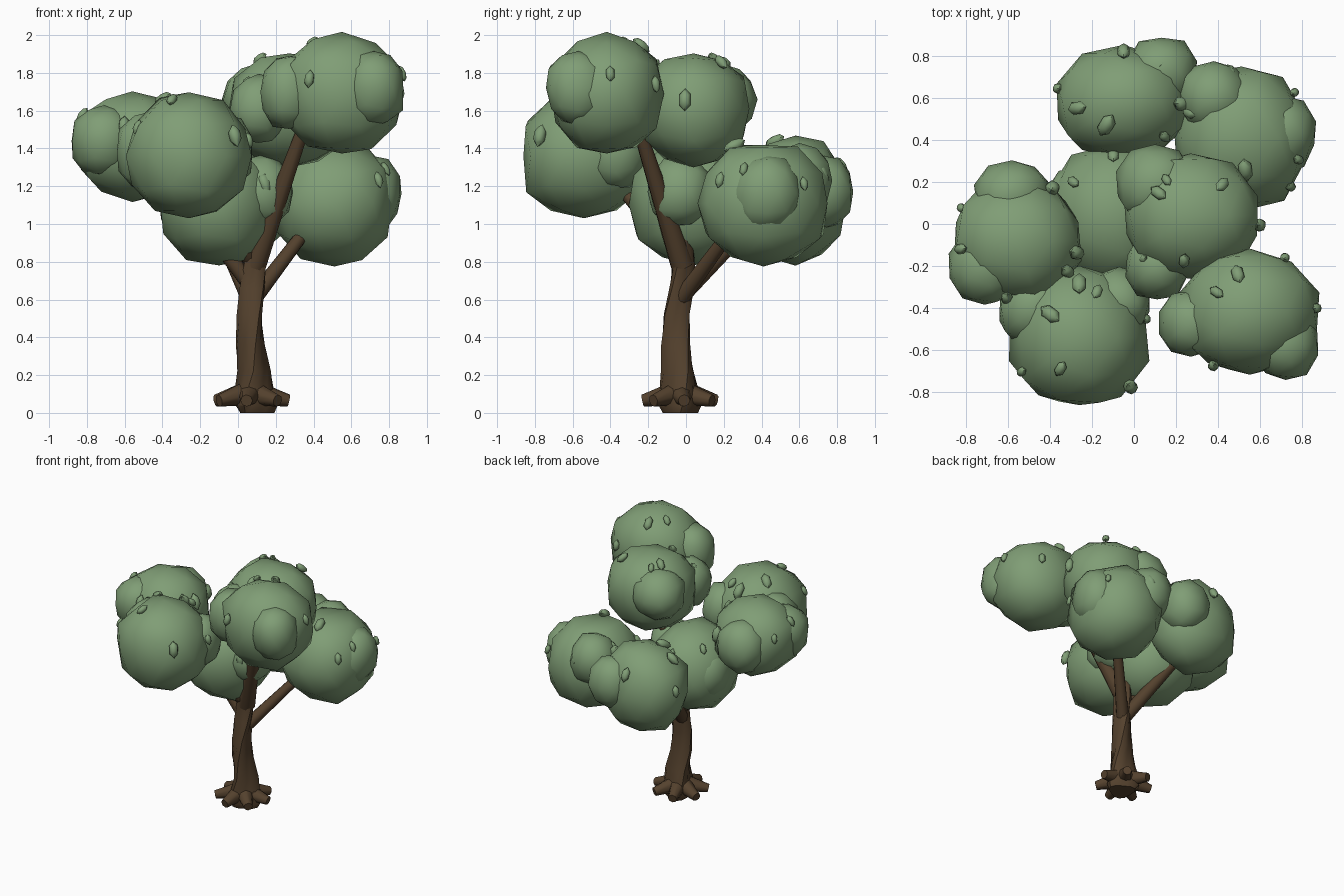
import bpy, bmesh, math, random
from mathutils import Vector, Matrix, noise

random.seed(11)
cube = bpy.data.objects.get("Cube")
if cube:
    bpy.data.objects.remove(cube, do_unlink=True)


def material(name, rgb):
    m = bpy.data.materials.new(name)
    m.use_nodes = True
    m.diffuse_color = (*rgb, 1)
    m.node_tree.nodes["Principled BSDF"].inputs["Base Color"].default_value = (*rgb, 1)
    return m


leaf_green = material("leaf_green", (0.215, 0.34, 0.18))
bark_brown = material("bark_brown", (0.09, 0.054, 0.027))


def finish(bm, name, mat, angle):
    bmesh.ops.recalc_face_normals(bm, faces=bm.faces)
    mesh = bpy.data.meshes.new(name)
    bm.to_mesh(mesh)
    bm.free()
    mesh.materials.append(mat)
    ob = bpy.data.objects.new(name, mesh)
    bpy.context.collection.objects.link(ob)
    bpy.ops.object.select_all(action='DESELECT')
    ob.select_set(True)
    bpy.context.view_layer.objects.active = ob
    bpy.ops.object.shade_smooth_by_angle(angle=math.radians(angle))


def plump(d, power=2.3):
    """Push a direction out to a slightly boxy unit ball."""
    return d / sum(abs(c) ** power for c in d) ** (1 / power)


def blob(bm, centre, radii):
    """Slightly lumpy low-poly ball."""
    centre, radii = Vector(centre), Vector(radii)
    made = bmesh.ops.create_icosphere(bm, subdivisions=2, radius=1)
    for v in made["verts"]:
        n = noise.noise(v.co * 1.6 + centre * 7)
        v.co = centre + plump(v.co) * radii * (1.01 + 0.1 * n)


def leaf(bm, centre, radii, a):
    """Faceted bud half sunk into the crown, long axis upward."""
    z = random.uniform(0.1, 0.9)
    s = math.sqrt(1 - z * z)
    n = Vector((s * math.cos(a), s * math.sin(a), z))
    size = random.uniform(0.028, 0.048)
    rot = n.to_track_quat('Z', 'Y').to_matrix().to_4x4()
    place = Matrix.Translation(Vector(centre) + plump(n) * Vector(radii)) @ rot
    shape = Matrix.Diagonal((size * 0.8, size * 1.4, size * 0.7, 1))
    bmesh.ops.create_uvsphere(bm, u_segments=6, v_segments=4, radius=1, matrix=place @ shape)


def limb(bm, a, b, r1, r2, sides=9):
    a, b = Vector(a), Vector(b)
    d = b - a
    m = Matrix.Translation((a + b) / 2) @ d.to_track_quat('Z', 'Y').to_matrix().to_4x4()
    bmesh.ops.create_cone(bm, cap_ends=True, segments=sides, radius1=r1, radius2=r2,
                          depth=d.length, matrix=m)


# Foliage: each crown is a core ball followed by its side balls
crowns = {
    "back_crown": [((-.05, .58, 1.13), (.32, .27, .33)),
                   ((.13, .72, 1.17), (.17, .17, .19))],
    "back_left_crown": [((.51, .41, 1.11), (.32, .34, .33)),
                        ((.70, .43, 1.16), (.17, .18, .20)),
                        ((.38, .60, 1.23), (.17, .17, .19))],
    "centre_crown": [((.27, .04, 1.61), (.33, .30, .30)),
                     ((.10, .19, 1.66), (.18, .18, .18)),
                     ((.11, -.20, 1.61), (.15, .16, .18))],
    "inner_crown": [((-.10, .04, 1.10), (.31, .33, .32)),
                    ((.12, -.03, 1.17), (.17, .17, .19)),
                    ((-.26, .10, 1.11), (.16, .18, .19))],
    "right_crown": [((-.56, -.08, 1.41), (.31, .29, .28)),
                    ((-.71, -.20, 1.44), (.17, .18, .19)),
                    ((-.58, .13, 1.41), (.18, .17, .19))],
    "front_right_crown": [((-.26, -.54, 1.36), (.33, .34, .33)),
                          ((-.47, -.40, 1.38), (.17, .18, .21)),
                          ((-.07, -.37, 1.38), (.15, .16, .19))],
    "front_left_crown": [((.55, -.42, 1.69), (.33, .29, .31)),
                         ((.72, -.57, 1.72), (.16, .17, .20)),
                         ((.27, -.47, 1.70), (.15, .16, .20))],
}
for name, balls in crowns.items():
    bm = bmesh.new()
    for centre, radii in balls:
        blob(bm, centre, radii)
    for i in range(7):
        leaf(bm, *balls[0], math.tau * (i + random.uniform(-.4, .4)) / 7)
    finish(bm, name, leaf_green, 50)

# Trunk: twisted, lobed rings given as height, radius, centre x, centre y
rings = [(0, .09, .09, -.03), (.04, .11, .085, -.03), (.12, .1, .08, -.03),
         (.22, .086, .085, -.035), (.36, .074, .07, -.05), (.52, .066, .068, -.05),
         (.66, .064, .075, -.03), (.78, .06, .085, -.02), (.88, .06, .095, -.025)]
sides = 15
bm = bmesh.new()
loops = []
for z, r, cx, cy in rings:
    loop = []
    for i in range(sides):
        t = math.tau * i / sides + z * 2.2
        rr = r * (1 + 0.14 * math.cos(3 * math.tau * i / sides))
        loop.append(bm.verts.new((cx + rr * math.cos(t), cy + rr * math.sin(t), z)))
    loops.append(loop)
for low, high in zip(loops, loops[1:]):
    for i in range(sides):
        j = (i + 1) % sides
        bm.faces.new((low[i], low[j], high[j], high[i]))
bm.faces.new(loops[0])
bm.faces.new(loops[-1])
finish(bm, "trunk", bark_brown, 35)

# Roots: a ring of thick spreading stubs
bm = bmesh.new()
for i in range(7):
    a = math.tau * i / 7 + 0.1
    d = Vector((math.cos(a), math.sin(a), 0))
    base = Vector((.07, -.03, .10))
    limb(bm, base + d * .04, base + d * .2 + Vector((0, 0, -.035)), .062, .032, 8)
finish(bm, "roots", bark_brown, 50)

# Branches: start, end, start radius, end radius
branches = {
    "front_left_branch": ((.09, -.02, .78), (.38, -.28, 1.6), .062, .03),
    "back_left_branch": ((.08, -.03, .60), (.40, .28, 1.02), .045, .032),
    "back_branch": ((.06, -.03, .62), (-.12, .36, 1.02), .05, .04),
    "front_right_branch": ((.06, -.03, .82), (-.24, -.42, 1.28), .045, .03),
    "right_branch": ((.08, -.02, .66), (-.48, -.06, 1.38), .045, .028),
    "centre_branch": ((.09, -.02, .84), (.18, .06, 1.45), .045, .03),
}
for name, spec in branches.items():
    bm = bmesh.new()
    limb(bm, *spec)
    finish(bm, name, bark_brown, 50)
